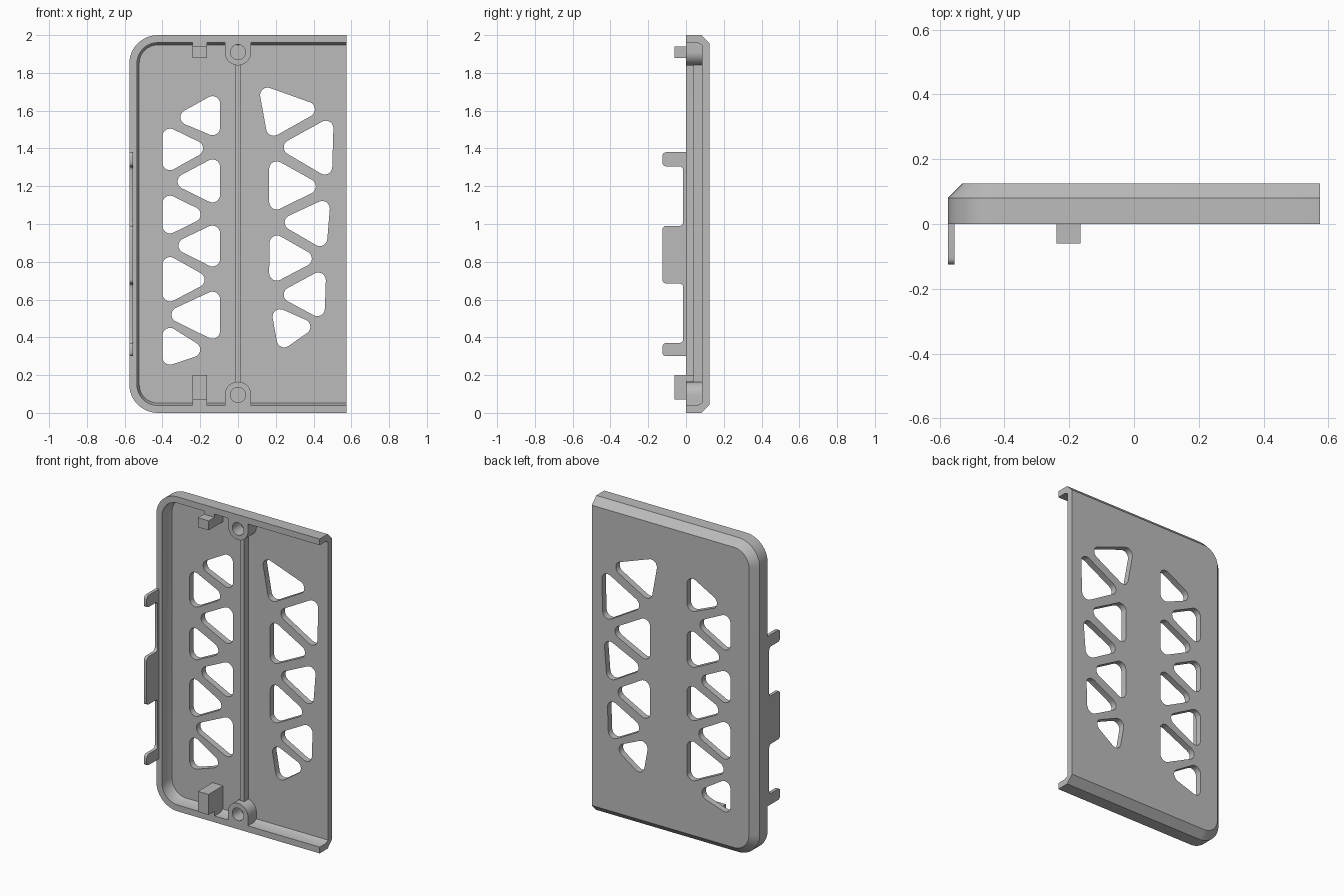
import bpy, bmesh
from math import sin, cos, pi, atan2

cube = bpy.data.objects.get("Cube")
if cube:
    bpy.data.objects.remove(cube)

grey = bpy.data.materials.new("plain grey")
grey.use_nodes = True
colour = (0.5, 0.5, 0.5, 1)
grey.diffuse_color = colour
grey.node_tree.nodes["Principled BSDF"].inputs["Base Color"].default_value = colour

HALF_W, HEIGHT = 0.575, 2.0
FLOOR, BACK, WALL = 0.085, 0.125, 0.04
R = 0.04  # rounding of the vent corners


def make(name, bm):
    bmesh.ops.recalc_face_normals(bm, faces=bm.faces)
    mesh = bpy.data.meshes.new(name)
    bm.to_mesh(mesh)
    bm.free()
    mesh.materials.append(grey)
    obj = bpy.data.objects.new(name, mesh)
    bpy.context.collection.objects.link(obj)
    return obj


def prism(bm, points, start, end, axis="y"):
    """Extrude a flat profile along x (points are y, z) or y (points are x, z)."""
    def place(p, t):
        return (t, p[0], p[1]) if axis == "x" else (p[0], t, p[1])
    rings = [[bm.verts.new(place(p, t)) for p in points] for t in (start, end)]
    n = len(points)
    for ring in rings:
        bm.faces.new(ring)
    for i in range(n):
        j = (i + 1) % n
        bm.faces.new((rings[0][i], rings[0][j], rings[1][j], rings[1][i]))


def arc(cx, cz, r, a, b, steps):
    return [(cx + r * cos(a + (b - a) * i / steps),
             cz + r * sin(a + (b - a) * i / steps)) for i in range(steps + 1)]


def cut(obj, cutter):
    mod = obj.modifiers.new("cut", "BOOLEAN")
    mod.operation, mod.solver, mod.object = "DIFFERENCE", "EXACT", cutter
    bpy.context.view_layer.update()
    graph = bpy.context.evaluated_depsgraph_get()
    mesh = bpy.data.meshes.new_from_object(obj.evaluated_get(graph))
    obj.modifiers.clear()
    obj.data = mesh
    bpy.data.objects.remove(cutter)


def smooth(obj):
    bpy.ops.object.select_all(action="DESELECT")
    obj.select_set(True)
    bpy.context.view_layer.objects.active = obj
    bpy.ops.object.shade_smooth_by_angle(angle=0.5)


# Tray: open outlines lofted from the chamfered back, over the rim, to the floor
def outline(bm, inset, y):
    r = 0.15 - inset
    cx = -HALF_W + 0.15
    pts = [(HALF_W, inset)]
    pts += arc(cx, 0.15, r, 1.5 * pi, pi, 12)
    pts += arc(cx, HEIGHT - 0.15, r, pi, pi / 2, 12)
    pts += [(HALF_W, HEIGHT - inset)]
    return [bm.verts.new((x, y, z)) for x, z in pts]


bm = bmesh.new()
section = [(0.045, BACK), (0, 0.08), (0, 0), (WALL, 0), (WALL, 0.06), (0.052, FLOOR)]
loops = [outline(bm, *s) for s in section]
for a, b in zip(loops, loops[1:]):
    for i in range(len(a) - 1):
        bm.faces.new((a[i], a[i + 1], b[i + 1], b[i]))
bm.faces.new(loops[0])
bm.faces.new(loops[-1])
bm.faces.new([l[0] for l in loops] + [l[-1] for l in reversed(loops)])
panel = make("panel_tray", bm)

# Vents: rounded triangles, each given by the centres of its corner arcs
# left column: flat side x, upper z, lower z, apex x, apex z
columns = [
    (-.36, 1.465, 1.325, -.225, 1.40), (-.36, 1.11, .99, -.238, 1.05),
    (-.36, .785, .63, -.217, .705), (-.36, .41, .295, -.24, .335),
    (-.135, 1.637, 1.51, -.265, 1.565), (-.135, 1.302, 1.154, -.28, 1.225),
    (-.135, .952, .815, -.275, .886), (-.135, .602, .433, -.312, .52)]
vents = [((x, top), (ax, az), (x, low)) for x, top, low, ax, az in columns]
vents += [
    ((.157, 1.682), (.367, 1.607), (.189, 1.507)),
    ((.465, 1.507), (.282, 1.406), (.459, 1.302)),
    ((.205, 1.292), (.372, 1.199), (.205, 1.117)),
    ((.446, 1.082), (.287, 1.008), (.433, .923)),
    ((.207, .899), (.351, .817), (.205, .74)),
    ((.425, .703), (.282, .626), (.42, .552)),
    ((.223, .509), (.343, .456), (.245, .387))]


def rounded(tri):
    (ax, az), (bx, bz), (cx, cz) = tri
    if (bx - ax) * (cz - az) - (bz - az) * (cx - ax) < 0:
        tri = tri[::-1]
    pts = []
    for i in range(3):
        p, q, n = tri[i - 1], tri[i], tri[(i + 1) % 3]
        a = atan2(q[1] - p[1], q[0] - p[0]) - pi / 2
        b = atan2(n[1] - q[1], n[0] - q[0]) - pi / 2
        pts += arc(q[0], q[1], R, a, a + (b - a) % (2 * pi), 8)
    return pts


bm = bmesh.new()
for tri in vents:
    prism(bm, rounded(tri), 0.03, 0.2)
cut(panel, make("vent_cutter", bm))
smooth(panel)

# Screw bosses joined to the end walls, with blind holes
for name, cz, wall_z, turn in (("lower_boss", 0.095, WALL, 0),
                               ("upper_boss", 1.91, HEIGHT - WALL, pi)):
    bm = bmesh.new()
    side = 0.07 if turn == 0 else -0.07
    profile = arc(0, cz, 0.07, turn, turn + pi, 24)
    prism(bm, profile + [(-side, wall_z), (side, wall_z)], 0, FLOOR)
    boss = make(name, bm)
    bm = bmesh.new()
    prism(bm, arc(0, cz, 0.04, 0, 2 * pi * 31 / 32, 31), -0.1, 0.2)
    cut(boss, make("hole_cutter", bm))
    smooth(boss)


# Plain boxes: centre rib and the two stop blocks
def box(name, x0, x1, y0, y1, z0, z1):
    bm = bmesh.new()
    prism(bm, [(x0, z0), (x1, z0), (x1, z1), (x0, z1)], y0, y1)
    return make(name, bm)


box("centre_rib", -0.015, 0.015, 0.04, FLOOR, 0.16, 1.845)
for name, low, high, base_low, base_high in (
        ("lower_block", 0.07, 0.2, WALL, 0.2),
        ("upper_block", 1.88, 1.94, 1.88, HEIGHT - WALL)):
    box(name, -0.24, -0.165, -0.06, 0, low, high)
    box(name + "_base", -0.24, -0.165, 0, FLOOR, base_low, base_high)

# Side clip strip with three rounded tabs
tabs = [(0.3, 0.37), (0.685, 0.99), (1.305, 1.38)]
TIP, STRIP = -0.125, -0.015
profile = [(0.01, tabs[0][0])]
for i, (low, high) in enumerate(tabs):
    if i:
        profile.append((STRIP, low))
    profile += [(TIP, low), (TIP, high)]
    if i < 2:
        profile.append((STRIP, high))
profile.append((0.01, tabs[2][1]))
bm = bmesh.new()
prism(bm, profile, -HALF_W, -0.555, "x")
corners = [e for e in bm.edges if e.verts[0].co.y < -0.01
           and abs(e.verts[0].co.x - e.verts[1].co.x) > 0.01]
bmesh.ops.bevel(bm, geom=corners, offset=0.02, segments=5, profile=0.5, affect="EDGES")
smooth(make("side_clip_strip", bm))
